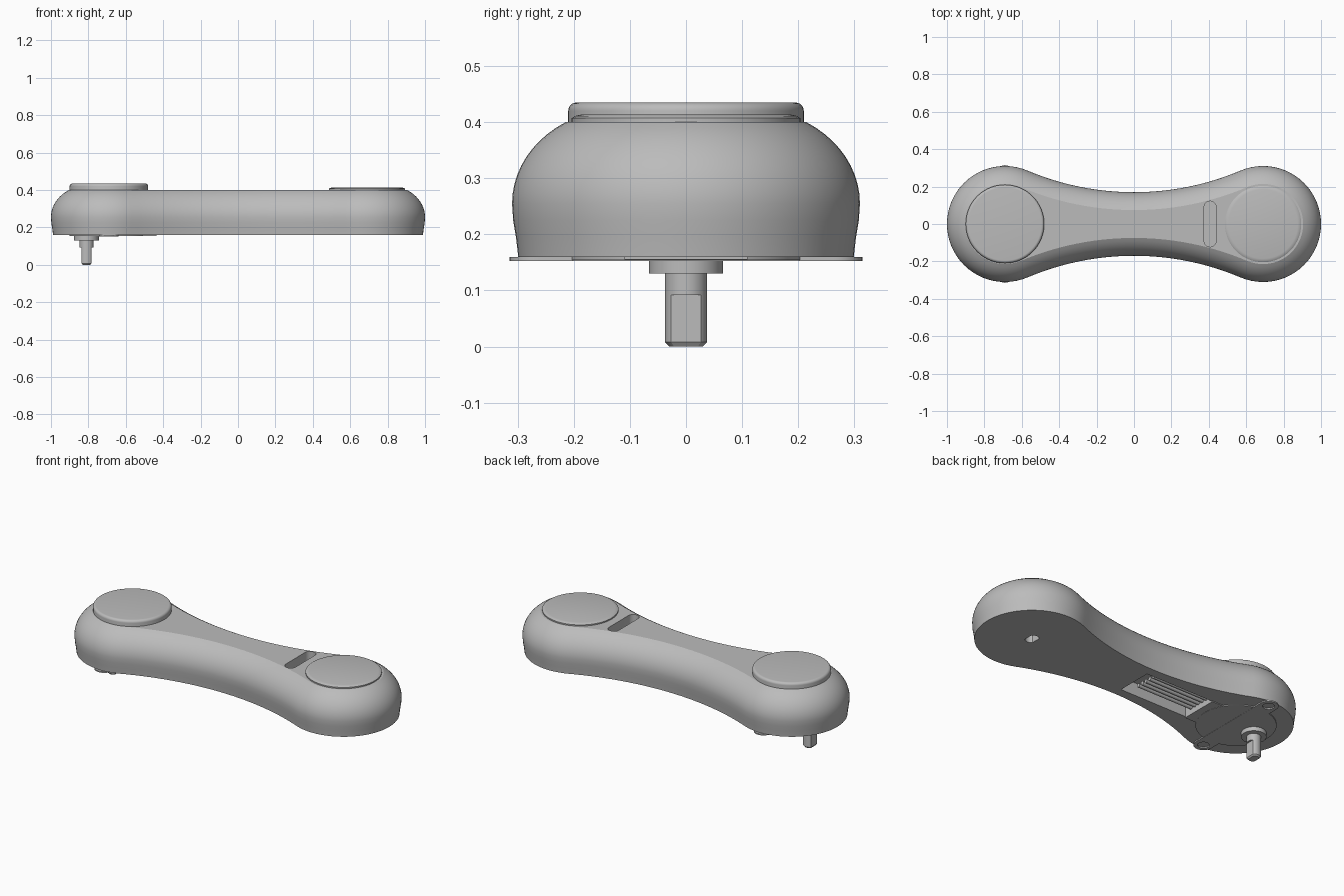
import bpy, bmesh, math
from mathutils import Matrix

cube = bpy.data.objects.get("Cube")
if cube:
    bpy.data.objects.remove(cube, do_unlink=True)

grey = bpy.data.materials.new("plain_grey")
grey.use_nodes = True
grey.diffuse_color = (0.5, 0.5, 0.5, 1)
grey.node_tree.nodes["Principled BSDF"].inputs["Base Color"].default_value = (0.5, 0.5, 0.5, 1)

PIVOT = 0.69      # distance of each round end from the middle
END_R = 0.31      # radius of the round ends
WAIST = 0.17      # half width at the middle
BASE = 0.16       # underside of the arm
TOP = 0.40


def finish(name, bm, angle=25):
    bmesh.ops.recalc_face_normals(bm, faces=bm.faces)
    mesh = bpy.data.meshes.new(name)
    bm.to_mesh(mesh)
    bm.free()
    mesh.materials.append(grey)
    ob = bpy.data.objects.new(name, mesh)
    bpy.context.collection.objects.link(ob)
    shade(ob, angle)
    return ob


def activate(ob):
    bpy.ops.object.select_all(action='DESELECT')
    ob.select_set(True)
    bpy.context.view_layer.objects.active = ob


def shade(ob, angle=25):
    activate(ob)
    bpy.ops.object.shade_smooth_by_angle(angle=math.radians(angle))


def loft(name, rings, angle=25):
    """Skin a stack of (outline, z) rings and close both ends."""
    bm = bmesh.new()
    loops = [[bm.verts.new((x, y, z)) for x, y in pts] for pts, z in rings]
    for a, b in zip(loops, loops[1:]):
        for i in range(len(a)):
            j = (i + 1) % len(a)
            bm.faces.new((a[i], a[j], b[j], b[i]))
    bm.faces.new(loops[0][::-1])
    bm.faces.new(loops[-1])
    return finish(name, bm, angle)


def circle(cx, cy, r, n=64):
    return [(cx + r * math.cos(2 * math.pi * i / n),
             cy + r * math.sin(2 * math.pi * i / n)) for i in range(n)]


def flatted(cx, cy, r, half):
    """Circle cut by two flats facing along x."""
    return [(min(max(x, cx - half), cx + half), y) for x, y in circle(cx, cy, r, 48)]


def stadium(cx, cy, r, reach, n=16):
    """Upright slot outline: half circles at +-reach along y."""
    pts = []
    for start, side in ((0, 1), (math.pi, -1)):
        for i in range(n + 1):
            t = start + math.pi * i / n
            pts.append((cx + r * math.cos(t), cy + side * reach + r * math.sin(t)))
    return pts


def rectangle(x0, x1, half):
    return [(x0, -half), (x1, -half), (x1, half), (x0, half)]


def carve(ob, *cutters):
    for c in cutters:
        c.hide_render = True
        m = ob.modifiers.new("cut", 'BOOLEAN')
        m.operation, m.object, m.solver = 'DIFFERENCE', c, 'EXACT'
        activate(ob)
        bpy.ops.object.modifier_apply(modifier=m.name)
        bpy.data.objects.remove(c, do_unlink=True)
    shade(ob)


def arm_outline(inset):
    """Two round ends joined by tangent concave arcs, shrunk by inset."""
    arc_r = (PIVOT**2 + WAIST**2 - END_R**2) / (2 * (END_R - WAIST))
    cy = arc_r + WAIST
    tilt = math.atan2(cy, -PIVOT)          # tangent direction from the +x end
    r, big = END_R - inset, arc_r + inset
    ends, waist = 40, 28
    right = [(PIVOT + r * math.cos(t), r * math.sin(t))
             for t in (-tilt + 2 * tilt * i / ends for i in range(ends + 1))]
    sweep = math.atan2(PIVOT, cy)
    upper = [(big * math.sin(t), cy - big * math.cos(t))
             for t in (sweep - 2 * sweep * i / waist for i in range(1, waist))]
    half = right + upper
    return half + [(-x, -y) for x, y in half]


# Arm body with a slight bulge and a rounded shoulder
profile = [(0.011, BASE), (0.007, 0.195), (0.002, 0.225)]
for i in range(11):
    t = math.radians(58.5) * i / 10
    profile.append((0.2 * (1 - math.cos(t)), 0.255 + 0.17 * math.sin(t)))
arm = loft("arm_body", [(arm_outline(d), z) for d, z in profile])

# Cable slot on top, wire pocket and shaft socket below
slot = stadium(0.407, 0, 0.032, 0.09)
pocket = rectangle(-0.5, 0.0, 0.105)
socket = flatted(PIVOT, 0, 0.038, 0.026)
carve(arm,
      loft("slot_cutter", [(slot, 0.30), (slot, 0.5)]),
      loft("pocket_cutter", [(pocket, 0.1), (pocket, 0.235)]),
      loft("socket_cutter", [(socket, 0.1), (socket, 0.26)]))


def turned(name, cx, profile):
    return loft(name, [(circle(cx, 0, r), z) for r, z in profile], 30)


# Motor can passing through the arm, with a rounded top rim
rim = [(0.195 + 0.015 * math.cos(math.radians(a)), 0.42 + 0.015 * math.sin(math.radians(a)))
       for a in range(0, 91, 15)]
turned("motor_can", -PIVOT, [(0.21, 0.154)] + rim)

# Low cover disc on the other end
turned("cover_disc", PIVOT, [(0.204, TOP - 0.02), (0.204, 0.407), (0.198, 0.411), (0.185, 0.414)])

# Mounting plate with two screw ears
ears = stadium(-PIVOT, 0, 0.052, 0.2625)
plate = loft("motor_mounting_plate", [(ears, 0.153), (ears, 0.16)])
for side, label in ((1, "back"), (-1, "front")):
    hole = circle(-PIVOT, side * 0.2625, 0.031, 32)
    carve(plate, loft(label + "_hole_cutter", [(hole, 0.1), (hole, 0.2)]))

# Terminal box on the motor, facing the wire pocket
box = rectangle(-0.6, -0.437, 0.11)
loft("terminal_box", [(box, 0.155), (box, 0.37)])

# Shaft boss and output shaft with two flats
SHAFT_X = -0.81
turned("shaft_boss", SHAFT_X, [(0.066, 0.13), (0.066, 0.16)])
turned("shaft_collar", SHAFT_X, [(0.0375, 0.092), (0.0375, 0.14)])
loft("output_shaft", [(flatted(SHAFT_X, 0, 0.03, 0.02), 0),
                      (flatted(SHAFT_X, 0, 0.0375, 0.026), 0.008),
                      (flatted(SHAFT_X, 0, 0.0375, 0.026), 0.1)])

# Five motor wires lying in the pocket
for k in range(5):
    bm = bmesh.new()
    bmesh.ops.create_cone(bm, cap_ends=True, segments=16, radius1=0.011, radius2=0.011, depth=0.36,
                          matrix=Matrix.Translation((-0.26, 0.03 * (k - 2), 0.195))
                          @ Matrix.Rotation(math.pi / 2, 4, 'Y'))
    finish("wire_%d" % (k + 1), bm, 40)
